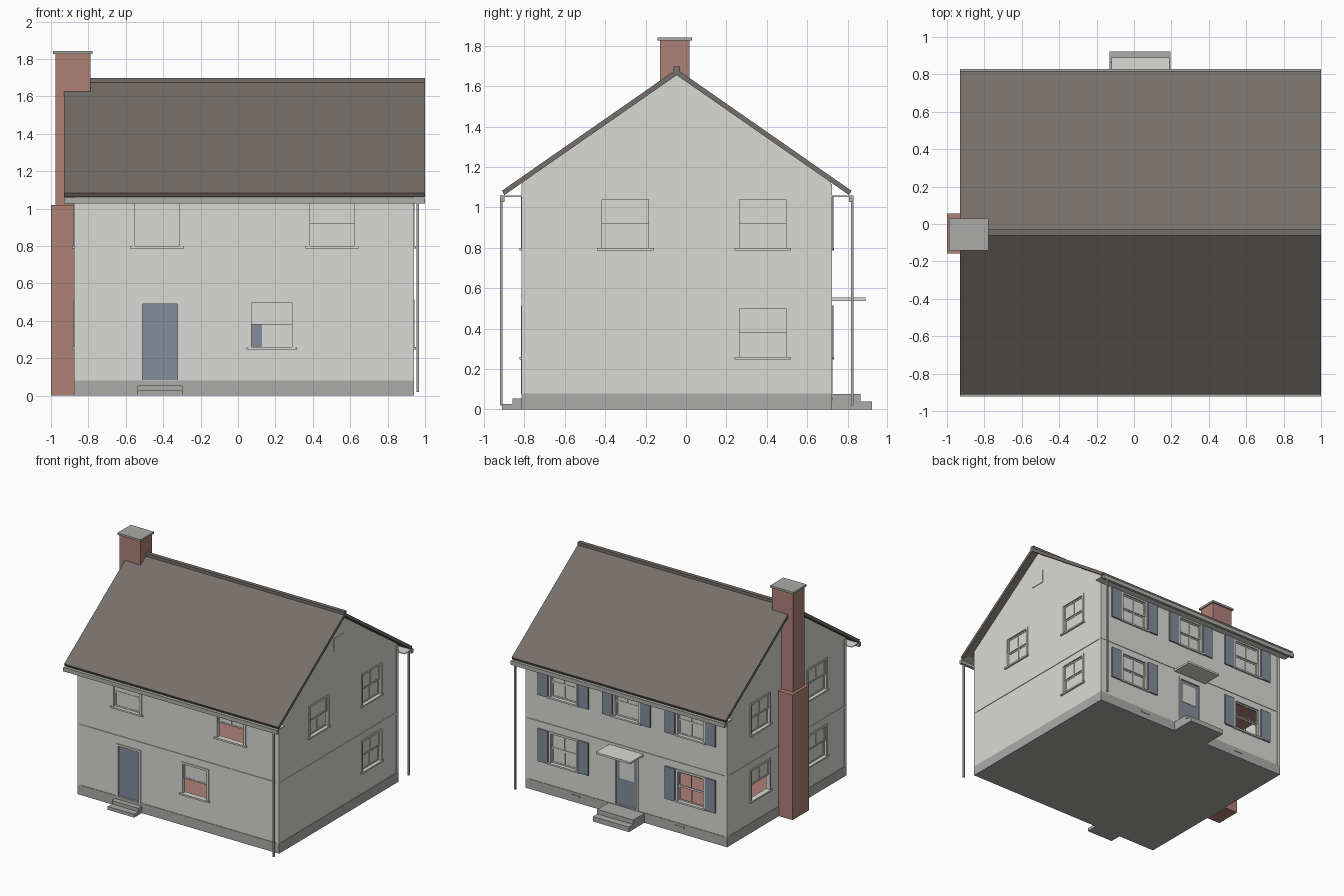
import bpy, bmesh
from mathutils import Matrix, Vector

cube = bpy.data.objects.get("Cube")
if cube:
    bpy.data.objects.remove(cube)


def material(name, rgb):
    m = bpy.data.materials.new(name)
    m.use_nodes = True
    m.diffuse_color = (*rgb, 1)
    m.node_tree.nodes["Principled BSDF"].inputs["Base Color"].default_value = (*rgb, 1)
    return m


siding = material("pale_siding", (0.70, 0.70, 0.67))
stone = material("grey_stone", (0.41, 0.41, 0.40))
brick = material("red_brick", (0.43, 0.22, 0.18))
shingle = material("dark_shingle", (0.18, 0.16, 0.147))
paint = material("blue_grey_paint", (0.23, 0.27, 0.33))
metal = material("grey_metal", (0.42, 0.42, 0.40))

# House limits
LEFT, RIGHT, FRONT, BACK = -0.877, 0.941, -0.815, 0.722
MID, BASE = -0.046, 0.08
PITCH, PEAK, ROOF_DROP = 0.696, 1.685, 0.03
INSET, THICK = 0.004, 0.03


def box(bm, xs, ys, zs, mat=0):
    lo, hi = (Vector(f(r) for r in (xs, ys, zs)) for f in (min, max))
    m = Matrix.Translation((lo + hi) / 2) @ Matrix.Diagonal((*(hi - lo), 1))
    verts = bmesh.ops.create_cube(bm, size=1, matrix=m)["verts"]
    for f in {f for v in verts for f in v.link_faces}:
        f.material_index = mat


def wall_box(bm, wall, us, outs, zs, mat=0):
    """Box on a wall: us runs along the wall, outs is distance outward."""
    plane, sign = {"front": (FRONT + INSET, -1), "back": (BACK - INSET, 1),
                   "left": (LEFT + INSET, -1), "right": (RIGHT - INSET, 1)}[wall]
    depth = [plane + sign * o for o in outs]
    if wall in ("front", "back"):
        box(bm, us, depth, zs, mat)
    else:
        box(bm, depth, us, zs, mat)


def finish(name, bm, *mats):
    bmesh.ops.recalc_face_normals(bm, faces=bm.faces)
    mesh = bpy.data.meshes.new(name)
    bm.to_mesh(mesh)
    bm.free()
    for m in mats:
        mesh.materials.append(m)
    ob = bpy.data.objects.new(name, mesh)
    bpy.context.collection.objects.link(ob)
    return ob


def part(name, mat, *boxes):
    bm = bmesh.new()
    for b in boxes:
        box(bm, *b)
    return finish(name, bm, mat)


def prism(name, profile, x0, x1, mat):
    """Extrude a (y, z) outline along x."""
    bm = bmesh.new()
    face = bm.faces.new([bm.verts.new((x0, y, z)) for y, z in profile])
    ext = bmesh.ops.extrude_face_region(bm, geom=[face])["geom"]
    bmesh.ops.translate(bm, vec=(x1 - x0, 0, 0),
                        verts=[v for v in ext if isinstance(v, bmesh.types.BMVert)])
    return finish(name, bm, mat)


def roof_z(y):
    return PEAK - PITCH * abs(y - MID)


def gable(margin, floor):
    y0, y1 = FRONT + margin, BACK - margin
    drop = ROOF_DROP - 0.004 + margin * 0.5
    return [(y0, floor), (y1, floor), (y1, roof_z(y1) - drop),
            (MID, PEAK - drop), (y0, roof_z(y0) - drop)]


# Openings: wall, centre, sill height, width, state
LOW, HIGH, W = 0.25, 0.79, 0.262
windows = [
    ("front", -0.433, HIGH, 0.27, "closed"), ("front", 0.503, HIGH, 0.27, "raised"),
    ("front", 0.18, LOW, 0.25, "raised"),
    ("right", -0.30, HIGH, W, "closed"), ("right", 0.38, HIGH, W, "closed"),
    ("right", 0.38, LOW, W, "closed"),
    ("left", -0.44, HIGH, W, "closed"), ("left", 0.29, HIGH, W, "closed"),
    ("left", -0.44, LOW, W, "closed"), ("left", 0.29, LOW, W, "raised"),
    ("back", 0.60, HIGH, W, "closed"), ("back", 0.03, HIGH, 0.24, "closed"),
    ("back", -0.545, HIGH, W, "closed"),
    ("back", 0.60, LOW, W, "closed"), ("back", -0.545, LOW, W, "empty"),
]
doors = [("front", -0.417, 0.187), ("back", 0.035, 0.187)]
WIN_H, TRIM, DOOR_TOP = 0.265, 0.016, 0.49

# Hollow walls with cut openings
walls = prism("walls", gable(INSET, BASE), LEFT + INSET, RIGHT - INSET, siding)
hollow = prism("room_cutter", gable(INSET + THICK, BASE - 0.05),
               LEFT + INSET + THICK, RIGHT - INSET - THICK, siding)
bm = bmesh.new()
for wall, c, z, w, state in windows:
    h = w / 2 - TRIM
    wall_box(bm, wall, (c - h, c + h), (-0.06, 0.05), (z + 0.01, z + WIN_H - TRIM))
for wall, c, w in doors:
    wall_box(bm, wall, (c - w / 2, c + w / 2), (-0.06, 0.05), (BASE + 0.005, DOOR_TOP))
holes = finish("opening_cutter", bm, siding)
bpy.context.view_layer.objects.active = walls
for cutter in (hollow, holes):
    cutter.hide_render = True
    mod = walls.modifiers.new(cutter.name, "BOOLEAN")
    mod.object, mod.operation, mod.solver = cutter, "DIFFERENCE", "EXACT"
    bpy.ops.object.modifier_apply(modifier=mod.name)
for cutter in (hollow, holes):
    bpy.data.objects.remove(cutter)

# Windows with casing, sill, sashes and glazing bars
for i, (wall, c, z, w, state) in enumerate(windows):
    bm = bmesh.new()
    a, b, top = c - w / 2, c + w / 2, z + WIN_H
    for us, zs in (((a, a + TRIM), (z, top)), ((b - TRIM, b), (z, top)),
                   ((a, b), (top - TRIM, top))):
        wall_box(bm, wall, us, (-0.02, 0.006), zs)
    wall_box(bm, wall, (a - 0.01, b + 0.01), (-0.02, 0.014), (z - 0.003, z + 0.01))
    a, b, lo, hi = a + TRIM, b - TRIM, z + 0.01, top - TRIM
    mid, bar = (lo + hi) / 2, 0.01
    for s0, s1, out in ((mid, hi, -0.006), (lo, mid, -0.014)):
        if state == "raised" and s0 == lo:
            continue
        outs = (out - 0.008, out)
        for us, zs in (((a, a + bar), (s0, s1)), ((b - bar, b), (s0, s1)),
                       ((a, b), (s0, s0 + bar)), ((a, b), (s1 - bar, s1)),
                       ((c - 0.003, c + 0.003), (s0, s1))):
            wall_box(bm, wall, us, outs, zs)
        if state != "empty":
            wall_box(bm, wall, (a, b), (out - 0.006, out - 0.004), (s0, s1))
    finish(f"{wall}_window_{i}", bm, siding)

    # Shutter pair on the back
    if wall == "back":
        bm = bmesh.new()
        for s in (-1, 1):
            edge = c + s * (w / 2 + 0.006)
            wall_box(bm, wall, (edge, edge + s * 0.092), (-0.001, 0.012), (z, top))
        finish(f"shutters_{i}", bm, paint)

# Doors with casing
for wall, c, w in doors:
    bm = bmesh.new()
    a, b = c - w / 2, c + w / 2
    for us, zs in (((a - TRIM, a), (BASE, DOOR_TOP + TRIM)), ((b, b + TRIM), (BASE, DOOR_TOP + TRIM)),
                   ((a, b), (DOOR_TOP, DOOR_TOP + TRIM))):
        wall_box(bm, wall, us, (-0.02, 0.007), zs)
    wall_box(bm, wall, (a, b), (-0.022, -0.008), (BASE, DOOR_TOP), 1)
    if wall == "back":
        wall_box(bm, wall, (a + 0.03, b - 0.03), (-0.009, -0.005), (0.30, DOOR_TOP - 0.03))
    finish(f"{wall}_door", bm, siding, paint)

# Belt course and corner boards
bm = bmesh.new()
for wall, us in (("front", (LEFT, RIGHT)), ("back", (LEFT, RIGHT)),
                 ("left", (FRONT, BACK)), ("right", (FRONT, BACK))):
    wall_box(bm, wall, us, (-0.002, 0.005), (0.557, 0.575))
finish("belt_course", bm, siding)
bm = bmesh.new()
for x, sx in ((LEFT, 1), (RIGHT, -1)):
    for y, sy in ((FRONT, 1), (BACK, -1)):
        box(bm, (x, x + sx * 0.026), (y, y + sy * 0.026), (BASE, 1.115))
finish("corner_boards", bm, siding)

# Gable vent, foundation, vents and inner floors
bm = bmesh.new()
wall_box(bm, "right", (-0.11, 0.016), (-0.002, 0.005), (1.373, 1.48))
finish("gable_vent", bm, siding)
part("foundation", stone, ((LEFT, RIGHT), (FRONT, BACK), (0, BASE)))
part("foundation_vents", metal, *[((x - 0.04, x + 0.04), (BACK, BACK + 0.004), (0.045, 0.06))
                                  for x in (0.49, -0.45)])
inside_x, inside_y = (LEFT + 0.02, RIGHT - 0.02), (FRONT + 0.02, BACK - 0.02)
part("floors", brick, (inside_x, inside_y, (0.07, 0.086)), (inside_x, inside_y, (0.57, 0.60)))

# Steps and canopy
part("front_steps", stone, ((-0.537, -0.297), (-0.911, FRONT), (0, 0.027)),
     ((-0.537, -0.297), (-0.858, FRONT), (0, 0.055)))
part("back_steps", stone, ((-0.13, 0.195), (BACK, 0.921), (0, 0.04)),
     ((-0.13, 0.195), (BACK, 0.865), (0, 0.077)))
part("door_canopy", siding, ((-0.12, 0.19), (BACK - 0.01, 0.889), (0.537, 0.553)))

# Roof, one pitched slab with squared eaves
eave, d = 0.865, ROOF_DROP
under = eave - 0.012
prism("roof", [(MID, PEAK), (MID - eave, PEAK - PITCH * eave),
               (MID - under, PEAK - PITCH * under - d), (MID, PEAK - d),
               (MID + under, PEAK - PITCH * under - d), (MID + eave, PEAK - PITCH * eave)],
      -0.93, 0.999, shingle)
part("ridge_cap", shingle, ((-0.93, 0.999), (MID - 0.016, MID + 0.016), (1.665, 1.698)))

# Soffits, gutters and downspouts
for name, s, wall_y in (("front", -1, FRONT), ("back", 1, BACK)):
    edge = MID + s * eave
    part(f"{name}_soffit", siding, ((-0.925, 0.995), (wall_y, edge - s * 0.005), (1.052, 1.058)))
    part(f"{name}_gutter", metal, ((-0.93, 0.999), (edge - s * 0.012, edge + s * 0.011), (1.027, 1.06)))
    part(f"{name}_downspout", metal, ((0.955, 0.968), (edge - s * 0.002, edge + s * 0.011), (0.02, 1.04)))

# Chimney
part("chimney", brick, ((-1.0, LEFT + 0.01), (-0.158, 0.056), (0, 1.02)),
     ((-0.976, -0.788), (-0.129, 0.017), (1.0, 1.828)))
part("chimney_cap", stone, ((-0.988, -0.778), (-0.142, 0.029), (1.826, 1.842)))
